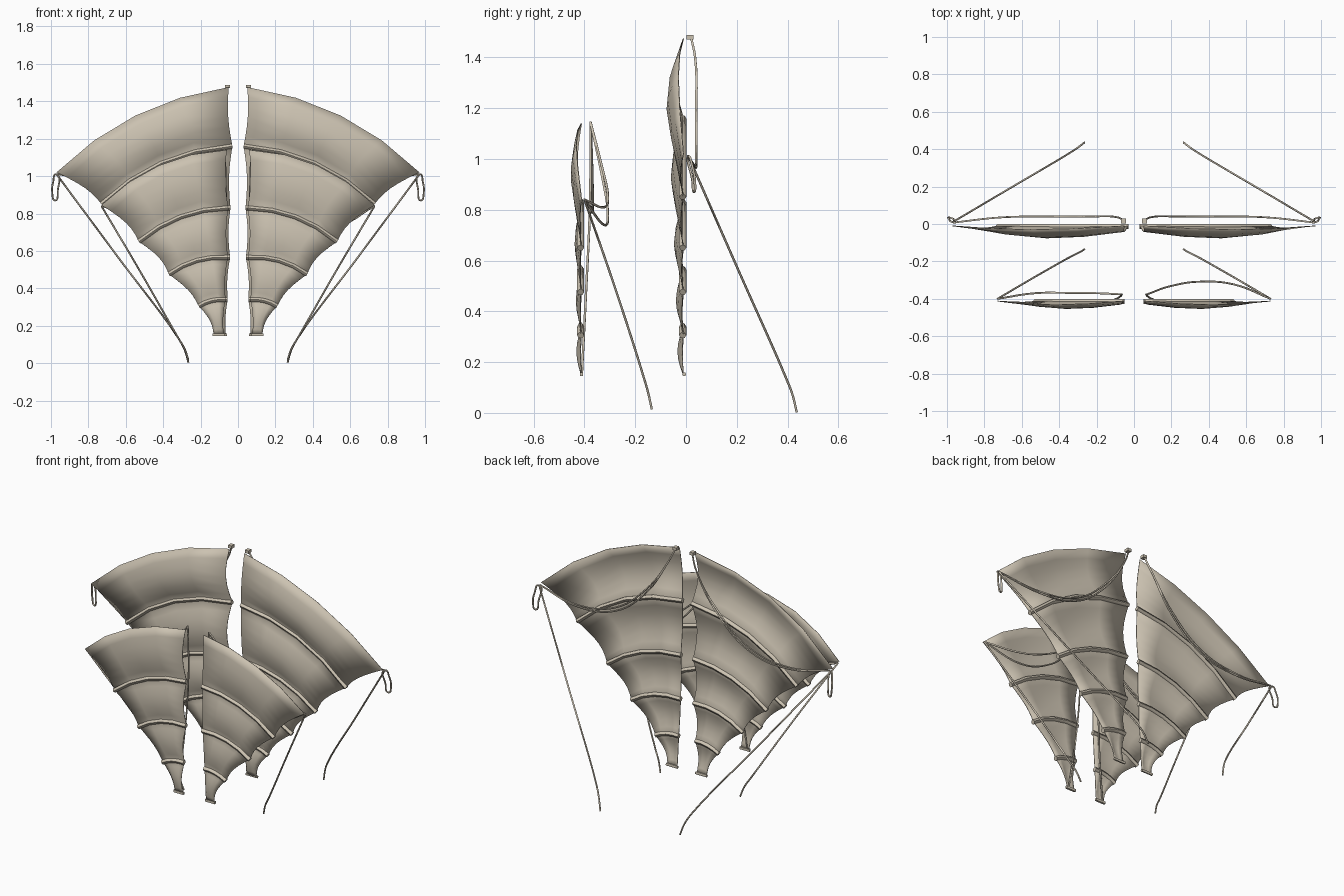
import bpy, math
from mathutils import Vector

if "Cube" in bpy.data.objects:
    bpy.data.objects.remove(bpy.data.objects["Cube"])

mat = bpy.data.materials.new("canvas")
mat.diffuse_color = (0.6, 0.54, 0.44, 1)
mat.use_nodes = True
mat.node_tree.nodes["Principled BSDF"].inputs["Base Color"].default_value = mat.diffuse_color

# seams from top to foot: inner x, z, outer x, z, arch height
SEAMS = [(0.05, 1.475, 0.97, 1.02, 0.085), (0.03, 1.16, 0.73, 0.85, 0.07),
         (0.04, 0.83, 0.53, 0.65, 0.045), (0.042, 0.565, 0.37, 0.475, 0.03),
         (0.055, 0.34, 0.21, 0.305, 0.012), (0.065, 0.15, 0.13, 0.15, 0.0)]
SMALL = [(0.06, 1.14, 0.73, 0.845, 0.07)] + [(a + 0.012, b, c, d, e) for a, b, c, d, e in SEAMS[2:]]
NU, NV = 4, 6


def seam_point(seam, u):
    a, b, c, d, arch = seam
    p, q = Vector((a, b)), Vector((c, d))
    n = Vector((b - d, c - a)).normalized()
    return p.lerp(q, u) + n * arch * 4 * u * (1 - u)


def finish(ob, angle=40):
    bpy.ops.object.select_all(action='DESELECT')
    ob.select_set(True)
    bpy.context.view_layer.objects.active = ob
    if ob.type == 'CURVE':
        bpy.ops.object.convert(target='MESH')
    ob = bpy.context.object
    ob.data.materials.clear()
    ob.data.materials.append(mat)
    bpy.ops.object.shade_smooth_by_angle(angle=math.radians(angle))


def tube(name, pts, r, smooth=True, closed=False, sides=2):
    cu = bpy.data.curves.new(name, 'CURVE')
    cu.dimensions = '3D'
    cu.bevel_depth, cu.bevel_resolution = r, sides - 1
    cu.resolution_u, cu.use_fill_caps = 6, True
    sp = cu.splines.new('BEZIER' if smooth else 'POLY')
    if smooth:
        sp.bezier_points.add(len(pts) - 1)
        for bp, p in zip(sp.bezier_points, pts):
            bp.co = p
            bp.handle_left_type = bp.handle_right_type = 'AUTO'
    else:
        sp.points.add(len(pts) - 1)
        for cp, p in zip(sp.points, pts):
            cp.co = (*p, 1)
    sp.use_cyclic_u = closed
    ob = bpy.data.objects.new(name, cu)
    bpy.context.collection.objects.link(ob)
    finish(ob, 60)


def sail(name, seams, s, y0, depths):
    # billowing cloth, panel by panel
    rows = []
    for k in range(len(seams) - 1):
        for j in range(NV if k < len(seams) - 2 else NV + 1):
            v = j / NV
            w = math.sin(math.pi * v)
            row = []
            for i in range(NU + 1):
                u = i / NU
                p = seam_point(seams[k], u).lerp(seam_point(seams[k + 1], u), v)
                size = (seams[k][1] - seams[k + 1][1])
                p.x += size * w * (0.04 * (1 - u) - 0.11 * u)
                full = 0.55 * (1 - u) + 0.2 * u + 0.62 * math.sin(math.pi * u)
                row.append((s * p.x, y0 - depths[k] * w * min(full, 1)
                            - (0.02 * math.sin(math.pi * u) if k == 0 else 0) * (1 - v), p.y))
            rows.append(row)
    verts = [p for r in rows for p in r]
    n = NU + 1
    faces = [(j * n + i, (j + 1) * n + i, (j + 1) * n + i + 1, j * n + i + 1)[::s]
             for j in range(len(rows) - 1) for i in range(NU)]
    me = bpy.data.meshes.new(name)
    me.from_pydata(verts, [], faces)
    ob = bpy.data.objects.new(name, me)
    bpy.context.collection.objects.link(ob)
    m = ob.modifiers.new("thickness", 'SOLIDIFY')
    m.thickness, m.offset = 0.004, 0
    finish(ob, 60)
    # rounded batten pockets along the inner seams
    for k in range(1, len(seams) - 1):
        pts = []
        for i in range(NU + 1):
            p = seam_point(seams[k], i / NU)
            pts.append((s * p.x, y0 - 0.003, p.y))
        tube(name + "_batten_%d" % k, pts, 0.014, smooth=False)


def mirrored(s, pts):
    return [(s * x, y, z) for x, y, z in pts]


def box(name, loc, size):
    bpy.ops.mesh.primitive_cube_add(size=1, location=loc)
    ob = bpy.context.object
    ob.name, ob.scale = name, size
    finish(ob)


for s, side in ((1, "right"), (-1, "left")):
    # large rear sail
    sail("large_sail_" + side, SEAMS, s, -0.01, (0.055, 0.048, 0.036, 0.028, 0.022))
    box("large_head_block_" + side, (s * 0.056, 0.016, 1.48), (0.025, 0.028, 0.017))
    tube("large_foot_bar_" + side, mirrored(s, [(0.06, -0.007, 0.152), (0.135, -0.007, 0.152)]), 0.008, False)
    for n, d in enumerate((0, 0.02)):
        tube("large_head_rope_%s_%d" % (side, n), mirrored(s, [
            (0.055, 0.02, 1.48), (0.09, 0.036, 1.40), (0.24, 0.04, 1.19 - d), (0.45, 0.04, 1.025 - d),
            (0.7, 0.036, 0.975 - d / 2), (0.965, 0.008, 1.012)]), 0.005)
    tube("large_tip_loop_" + side, mirrored(s, [
        (0.972, 0.01, 1.01), (0.964, 0.025, 0.92), (0.978, 0.032, 0.87),
        (0.993, 0.035, 0.91), (0.988, 0.025, 0.97)]), 0.005, closed=True)
    tube("large_sheet_rope_" + side, mirrored(s, [
        (0.97, 0.01, 1.01), (0.64, 0.205, 0.565), (0.32, 0.395, 0.135),
        (0.285, 0.42, 0.07), (0.265, 0.436, 0.003)]), 0.005)

    # small front sail
    sail("small_sail_" + side, SMALL, s, -0.412, (0.03, 0.025, 0.02, 0.018))
    box("small_foot_bar_" + side, (s * 0.105, -0.412, 0.152), (0.065, 0.012, 0.014))
    tube("small_luff_rope_" + side, mirrored(s, [
        (0.07, -0.376, 1.145), (0.065, -0.378, 0.83), (0.085, -0.395, 0.45), (0.12, -0.41, 0.155)]), 0.005)
    bow = 0.06 if s > 0 else 0.0
    for n, d in enumerate((0, 0.07 if s > 0 else 0.02)):
        tube("small_head_rope_%s_%d" % (side, n), mirrored(s, [
            (0.07, -0.376, 1.145), (0.2, -0.37 + bow * 0.65, 0.97 - d / 2), (0.36, -0.368 + bow, 0.86 - d),
            (0.53, -0.37 + bow * 0.8, 0.81 - d), (0.73, -0.4, 0.84)]), 0.005)
    tube("small_sheet_rope_" + side, mirrored(s, [
        (0.73, -0.4, 0.84), (0.52, -0.277, 0.485), (0.32, -0.165, 0.135),
        (0.285, -0.148, 0.075), (0.265, -0.135, 0.015)]), 0.005)
